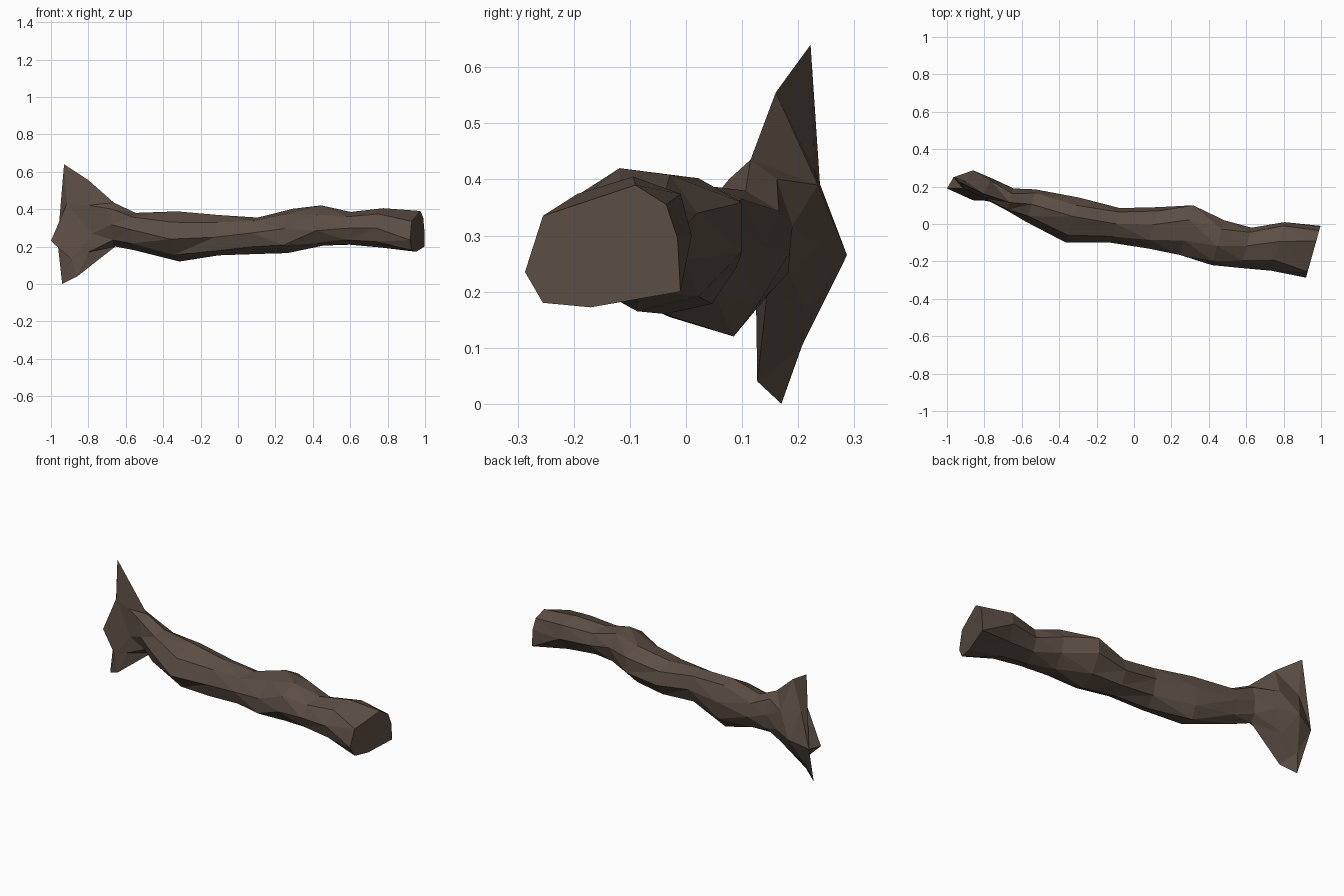
import bpy, bmesh, math

if "Cube" in bpy.data.objects:
    bpy.data.objects.remove(bpy.data.objects["Cube"])

bark = bpy.data.materials.new("dark brown bark")
bark.diffuse_color = (0.105, 0.076, 0.058, 1)
bark.use_nodes = True
bark.node_tree.nodes["Principled BSDF"].inputs["Base Color"].default_value = bark.diffuse_color

SIDES = 8  # every ring starts at the front (-y) and runs over the top


def ring(x, y0, y1, z0, z1, lean, turn):
    """Faceted cross-section filling the given y/z extents, cut square to the slanting trunk."""
    pts = []
    for i in range(SIDES):
        a = 2 * math.pi * i / SIDES + turn
        c, s = math.cos(a), math.sin(a)
        pts.append((-c + lean * s, s))
    ys, zs = [p[0] for p in pts], [p[1] for p in pts]
    fit = lambda v, vs, lo, hi: lo + (v - min(vs)) / (max(vs) - min(vs)) * (hi - lo)
    return slant(x, [(fit(py, ys, y0, y1), fit(pz, zs, z0, z1)) for py, pz in pts])


def slant(x, outline):
    """Place a (y, z) outline square to the slanting trunk."""
    mid = (min(p[0] for p in outline) + max(p[0] for p in outline)) / 2
    return [(x + 0.27 * (y - mid), y, z) for y, z in outline]


# torn root end: flattened flare with a spike up and a spike down
root_tips = [(-1.0, 0.19, 0.23), (-0.915, 0.19, 0.43), (-0.93, 0.222, 0.64), (-0.9, 0.228, 0.42),
             (-0.86, 0.287, 0.265), (-0.915, 0.205, 0.1), (-0.94, 0.17, 0.0), (-0.89, 0.14, 0.13)]
root_flare = [(-0.78, 0.125, 0.27), (-0.8, 0.14, 0.42), (-0.8, 0.16, 0.555), (-0.77, 0.235, 0.39),
              (-0.75, 0.24, 0.28), (-0.81, 0.21, 0.17), (-0.86, 0.127, 0.04), (-0.8, 0.125, 0.17)]

# swollen base: upright top, belly hanging to the back
swell = [(-0.1, 0.24), (-0.06, 0.33), (0.04, 0.388), (0.1, 0.365),
         (0.142, 0.28), (0.13, 0.18), (0.085, 0.12), (-0.03, 0.155)]

# trunk: x, y range, z range, lean, turn
trunk = [ring(-0.66, 0.07, 0.19, 0.2, 0.435, -0.25, 0.0),
         ring(-0.55, 0.01, 0.185, 0.18, 0.38, 0.0, 0.1),
         slant(-0.33, swell),
         ring(-0.10, -0.10, 0.085, 0.153, 0.368, 0.2, -0.1),
         ring(0.10, -0.13, 0.09, 0.16, 0.355, 0.0, 0.15),
         ring(0.28, -0.165, 0.10, 0.165, 0.402, 0.3, 0.1),
         ring(0.45, -0.22, 0.02, 0.205, 0.42, 0.1, -0.25),
         ring(0.60, -0.235, -0.02, 0.21, 0.385, 0.1, 0.0),
         ring(0.77, -0.25, 0.01, 0.195, 0.405, 0.2, 0.0)]

# sawn end outline (y, z), slanting back in x
sawn = [(-0.287, 0.235), (-0.255, 0.335), (-0.09, 0.39), (-0.035, 0.355),
        (-0.015, 0.295), (-0.01, 0.2), (-0.17, 0.172), (-0.255, 0.18)]

rings = [root_tips, root_flare] + trunk
rings.append([(1.0 + 0.28 * y, y, z) for y, z in sawn])

bm = bmesh.new()
loops = [[bm.verts.new(p) for p in r] for r in rings]

# bark skin
for a, b in zip(loops, loops[1:]):
    for i in range(SIDES):
        j = (i + 1) % SIDES
        bm.faces.new((a[i], a[j], b[j], b[i]))

# root end fan and flat sawn end
hub = bm.verts.new((-0.965, 0.25, 0.225))
for i in range(SIDES):
    bm.faces.new((loops[0][(i + 1) % SIDES], loops[0][i], hub))
bm.faces.new(loops[-1])
skin = [f for f in bm.faces if len(f.verts) == 4]
bmesh.ops.triangulate(bm, faces=skin, quad_method='SHORT_EDGE')
bmesh.ops.recalc_face_normals(bm, faces=bm.faces[:])

mesh = bpy.data.meshes.new("fallen_log")
bm.to_mesh(mesh)
bm.free()
mesh.materials.append(bark)
log = bpy.data.objects.new("fallen_log", mesh)
bpy.context.collection.objects.link(log)
